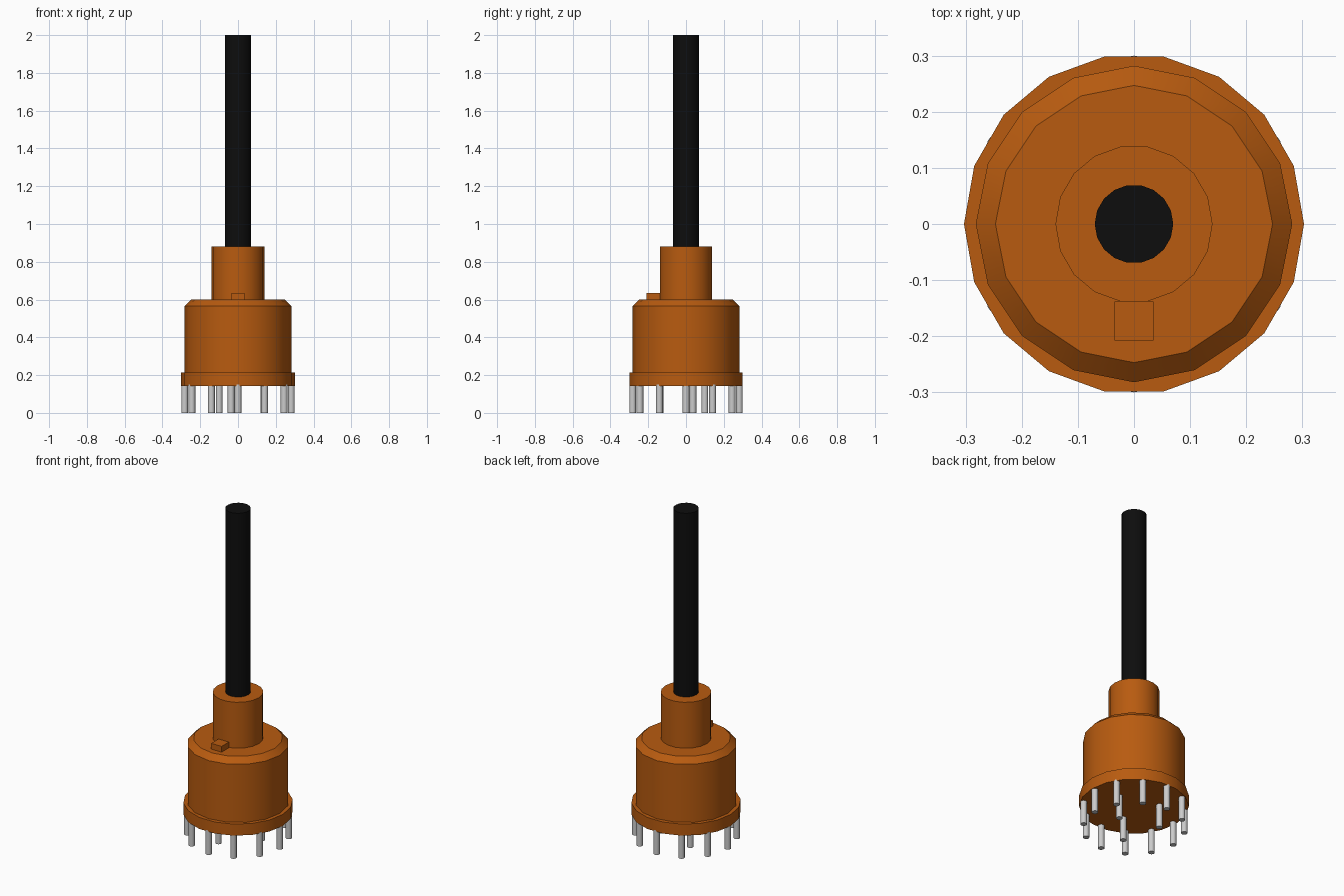
import bpy
import bmesh
from math import cos, sin, pi, radians

cube = bpy.data.objects.get("Cube")
if cube:
    bpy.data.objects.remove(cube, do_unlink=True)


def material(name, color, roughness=0.5):
    mat = bpy.data.materials.new(name)
    mat.use_nodes = True
    mat.diffuse_color = (*color, 1)
    bsdf = mat.node_tree.nodes["Principled BSDF"]
    bsdf.inputs["Base Color"].default_value = (*color, 1)
    bsdf.inputs["Roughness"].default_value = roughness
    return mat


orange = material("burnt orange", (0.48, 0.105, 0.005))
black = material("cable black", (0.004, 0.004, 0.004))
silver = material("pin silver", (0.6, 0.6, 0.6))


def finish(name, bm, mat):
    bmesh.ops.recalc_face_normals(bm, faces=bm.faces)
    mesh = bpy.data.meshes.new(name)
    bm.to_mesh(mesh)
    bm.free()
    mesh.materials.append(mat)
    obj = bpy.data.objects.new(name, mesh)
    bpy.context.collection.objects.link(obj)
    bpy.ops.object.select_all(action='DESELECT')
    obj.select_set(True)
    bpy.context.view_layer.objects.active = obj
    bpy.ops.object.shade_smooth_by_angle(angle=radians(35))
    return obj


def turned(name, profile, sides, mat, x=0, y=0):
    """Closed solid turned about a vertical axis from (radius, height) points."""
    bm = bmesh.new()
    rings = [[bm.verts.new((x + r * cos(2 * pi * i / sides),
                            y + r * sin(2 * pi * i / sides), z))
              for i in range(sides)] for r, z in profile]
    for low, high in zip(rings, rings[1:]):
        for i in range(sides):
            j = (i + 1) % sides
            bm.faces.new((low[i], low[j], high[j], high[i]))
    bm.faces.new(rings[0])
    bm.faces.new(rings[-1])
    return finish(name, bm, mat)


# Housing: flange, chamfered body, cable neck and cable
turned("base_flange", [(0.303, 0.143), (0.303, 0.213)], 18, orange)
turned("body", [(0.282, 0.16), (0.282, 0.567), (0.247, 0.6)], 16, orange)
turned("cable_neck", [(0.14, 0.58), (0.14, 0.88)], 18, orange)
turned("cable", [(0.07, 0.86), (0.07, 2)], 18, black)

# Small index key on the front of the shoulder
bm = bmesh.new()
bmesh.ops.create_cube(bm, size=0.07)
for v in bm.verts:
    v.co.y -= 0.173
    v.co.z += 0.6
finish("index_key", bm, orange)


# Contact pins: an outer ring and an inner triangle
def pin_ring(name, count, radius, start):
    for i in range(count):
        a = radians(start) + 2 * pi * i / count
        turned(f"{name}_{i + 1}", [(0.018, 0), (0.018, 0.15)], 16, silver,
               radius * cos(a), radius * sin(a))


pin_ring("outer_pin", 12, 0.282, 0)
pin_ring("inner_pin", 3, 0.141, 15)
